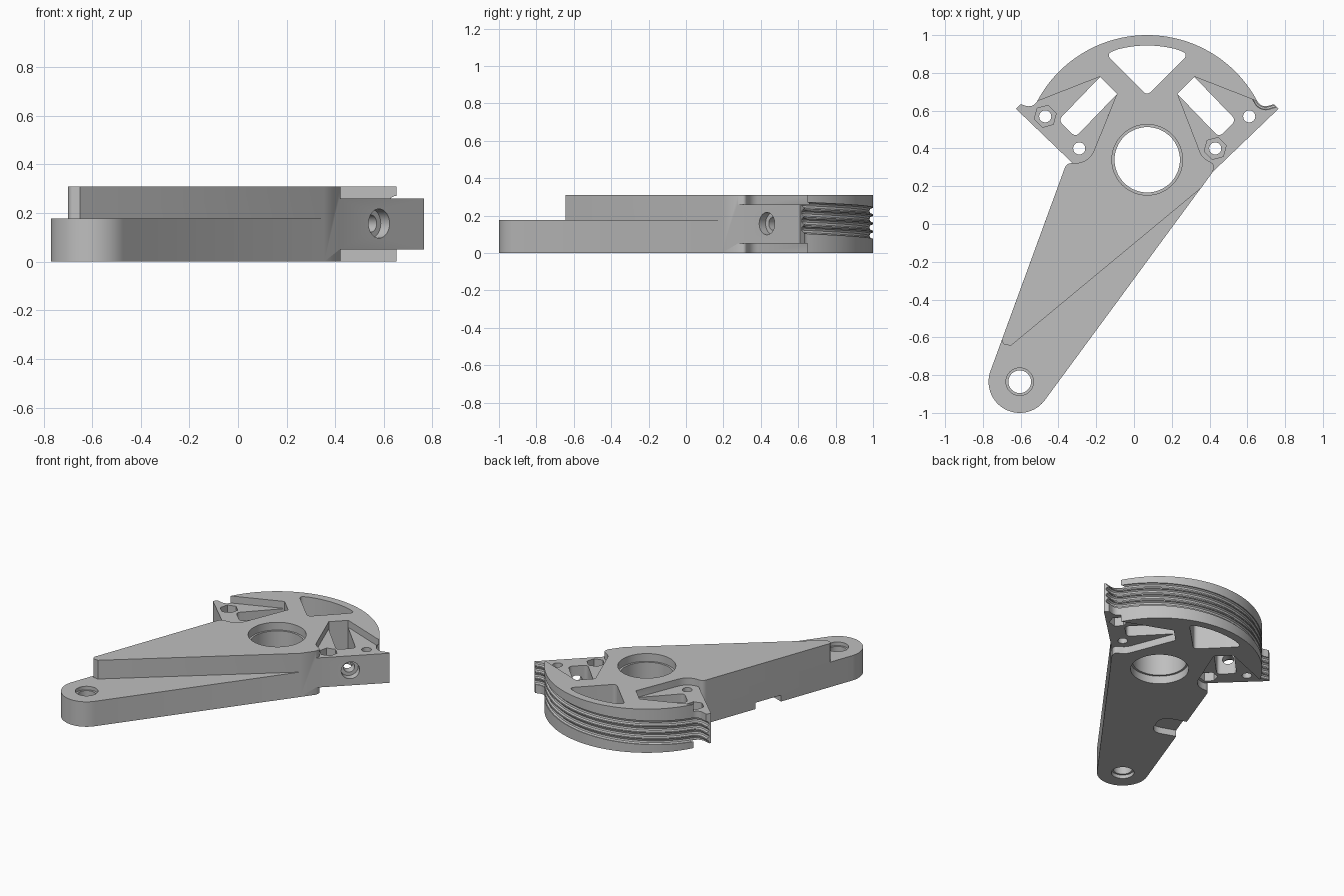
import bpy, bmesh
from math import radians, sin, cos, pi
from mathutils import Vector, Matrix

if "Cube" in bpy.data.objects:
    bpy.data.objects.remove(bpy.data.objects["Cube"])

HUB = Vector((0.07, 0.34))
EYE = Vector((-0.605, -0.835))
TOP, ARM_TOP = 0.31, 0.177
BLOCK_LOW, BLOCK_TOP = 0.05, 0.26
DRUM_R, DRUM_END, FLARE_R = 0.66, 28, 0.05

grey = bpy.data.materials.new("machined_grey")
grey.use_nodes = True
grey.diffuse_color = (0.52, 0.52, 0.52, 1)
grey.node_tree.nodes["Principled BSDF"].inputs["Base Color"].default_value = grey.diffuse_color


def arc(c, r, a0, a1, n):
    steps = [radians(a0 + (a1 - a0) * i / n) for i in range(n + 1)]
    return [(c[0] + r * cos(a), c[1] + r * sin(a)) for a in steps]


def mirror(pts):
    return [(2 * HUB.x - p[0], *p[1:]) for p in reversed(pts)]


def rounded(pts, n=8):
    """Outline whose points may carry a corner size as third value."""
    out = []
    for i, p in enumerate(pts):
        v = Vector(p[:2])
        r = p[2] if len(p) > 2 else 0
        if not r:
            out.append(tuple(v))
            continue
        a = (Vector(pts[i - 1][:2]) - v).normalized()
        b = (Vector(pts[(i + 1) % len(pts)][:2]) - v).normalized()
        for k in range(n + 1):
            t = k / n
            out.append(tuple(v + a * r * (1 - t) ** 2 + b * r * t * t))
    return out


def finish(bm, name):
    bmesh.ops.recalc_face_normals(bm, faces=bm.faces[:])
    if bm.calc_volume(signed=True) < 0:
        bmesh.ops.reverse_faces(bm, faces=bm.faces[:])
    me = bpy.data.meshes.new(name)
    bm.to_mesh(me)
    bm.free()
    ob = bpy.data.objects.new(name, me)
    bpy.context.collection.objects.link(ob)
    me.materials.append(grey)
    return ob


def prism(name, pts, z0, z1):
    bm = bmesh.new()
    outline = rounded(pts)
    low, high = ([bm.verts.new((x, y, z)) for x, y in outline] for z in (z0, z1))
    bm.faces.new(low[::-1])
    bm.faces.new(high)
    for i in range(len(low)):
        bm.faces.new((low[i - 1], low[i], high[i], high[i - 1]))
    return finish(bm, name)


def disc(c, r, z0, z1, n=64, turn=0):
    return prism("cutter", arc(c, r, turn, turn + 360, n)[:-1], z0, z1)


def rod(a, b, r):
    a, b = Vector(a), Vector(b)
    bm = bmesh.new()
    m = Matrix.Translation((a + b) / 2) @ (b - a).to_track_quat("Z", "Y").to_matrix().to_4x4()
    bmesh.ops.create_cone(bm, cap_ends=True, segments=32, radius1=r, radius2=r,
                          depth=(b - a).length, matrix=m)
    return finish(bm, "cutter")


def tube(path, r, n=10):
    bm = bmesh.new()
    rings = []
    for i, p in enumerate(path):
        t = path[min(i + 1, len(path) - 1)] - path[max(i - 1, 0)]
        side = Vector((t.y, -t.x, 0)).normalized()
        rings.append([bm.verts.new(p + side * r * cos(2 * pi * k / n) + Vector((0, 0, r * sin(2 * pi * k / n))))
                      for k in range(n)])
    for a, b in zip(rings, rings[1:]):
        for k in range(n):
            j = (k + 1) % n
            bm.faces.new((a[k], a[j], b[j], b[k]))
    bm.faces.new(rings[0])
    bm.faces.new(rings[-1])
    return finish(bm, "cutter")


def combine(ob, other, op="DIFFERENCE"):
    mod = ob.modifiers.new("combine", "BOOLEAN")
    mod.operation, mod.object, mod.solver = op, other, "EXACT"
    bpy.context.view_layer.update()
    me = bpy.data.meshes.new_from_object(ob.evaluated_get(bpy.context.evaluated_depsgraph_get()))
    ob.modifiers.clear()
    ob.data = me
    bpy.data.objects.remove(other)


# Full-height hub, rope drum and upper step of the arm
body = prism("lever_body", arc(HUB, DRUM_R, DRUM_END, 180 - DRUM_END, 72) + [
    (-0.18, 0.78), (-0.09, 0.69), (-0.24, 0.32, 0.08), (-0.357, 0.323, 0.03),
    (-0.6998, -0.614), (-0.692, -0.64, 0.018), (-0.65, -0.643), (0.355, 0.19),
    (0.418, 0.277), (0.425, 0.315, 0.015), (0.36, 0.355, 0.03),
    (0.23, 0.69), (0.32, 0.78)], 0, TOP)

# Lower arm with the rounded eye end
arm = prism("lower_arm", arc(EYE, 0.165, 160, 324, 40) + [
    (0.418, 0.277), (0.1, 0.45), (-0.24, 0.32), (-0.357, 0.323, 0.03)], 0, ARM_TOP)
combine(body, arm, "UNION")

# Clamp blocks on both sides, with flared tips and a slanted window
drum_end = Vector((cos(radians(DRUM_END)), sin(radians(DRUM_END))))
flare_c = HUB + drum_end * (DRUM_R + FLARE_R)
flare = arc(flare_c, FLARE_R, 285, 180 + DRUM_END, 10)
block = [(0.415, 0.274), (0.765, 0.61), (0.74, 0.634)] + flare + [
    (0.62, 0.70), (0.34, 0.82), (0.15, 0.70), (0.2, 0.4), (0.3, 0.25)]
window = [(0.27, 0.83), (0.18, 0.74), (0.45, 0.46, 0.03), (0.54, 0.55, 0.03)]
for flip in (list, mirror):
    side = prism("clamp_block", flip(block), BLOCK_LOW, BLOCK_TOP)
    combine(side, prism("cutter", flip(window), -0.1, 0.5))
    combine(body, side, "UNION")

# Rounded triangular opening in the drum
combine(body, prism("cutter", [(0.07, 0.68, 0.03), (0.29, 0.90, 0.04)]
                    + arc(HUB, 0.605, 75, 105, 20) + [(-0.15, 0.90, 0.04)], -0.1, 0.5))

# Hub bore and eye hole, each with a shallow seat at both ends
for c, r, seat, top, depth in ((HUB, 0.173, 0.187, TOP, 0.055), (EYE, 0.06, 0.073, ARM_TOP, 0.025)):
    combine(body, disc(c, r, -0.1, 0.5))
    combine(body, disc(c, seat, top - depth, 0.5))
    combine(body, disc(c, seat, -0.1, depth))

# Screw holes with hexagonal nut pockets, alternating top and bottom
for x, y, upper in ((-0.47, 0.57, True), (0.43, 0.40, True), (0.61, 0.57, False), (-0.29, 0.40, False)):
    combine(body, disc((x, y), 0.032, -0.1, 0.5, 32))
    z0, z1 = (BLOCK_TOP - 0.06, 0.5) if upper else (-0.1, BLOCK_LOW + 0.06)
    combine(body, disc((x, y), 0.06, z0, z1, 6, 15))

# Counterbored cross holes through the slanted block faces
for s in (1, -1):
    def at(d):
        return (HUB.x + s * (0.51 - d), 0.433 + d, 0.157)
    combine(body, rod(at(-0.08), at(0.035), 0.06))
    combine(body, rod(at(-0.05), at(0.1), 0.036))

# Slot under the arm's outer edge
mid, inward, along = Vector((-0.536, -0.16)), Vector((0.94, -0.34)), Vector((0.34, 0.94))
slot = [(*(mid + inward * u + along * v), r) for u, v, r in
        ((-0.1, -0.1, 0), (0.18, -0.1, 0.08), (0.18, 0.1, 0.08), (-0.1, 0.1, 0))]
combine(body, prism("cutter", slot, -0.1, 0.045))

# Slanting rope grooves around the drum and out over the flared tips
lead = [(0.82, 0.656), (0.76, 0.64)] + flare[:-1]
route = lead + arc(HUB, DRUM_R, DRUM_END, 180 - DRUM_END, 72) + mirror(lead)
for i in range(4):
    path = [Vector((x, y, 0.262 - 0.044 * i - 0.075 * k / (len(route) - 1)))
            for k, (x, y) in enumerate(route)]
    combine(body, tube(path, 0.019))

bpy.context.view_layer.objects.active = body
body.select_set(True)
bpy.ops.object.shade_smooth_by_angle(angle=radians(30))
